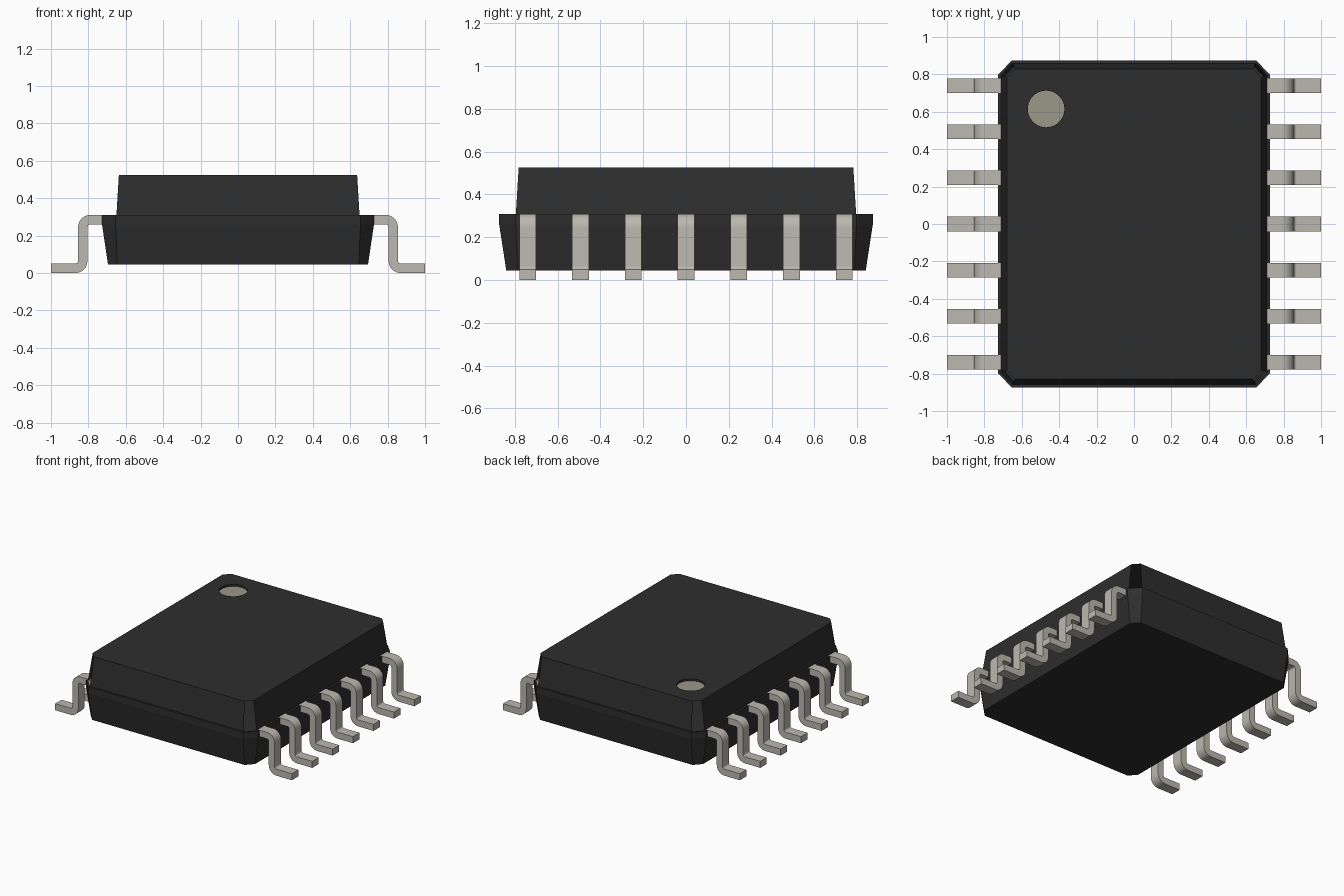
import bpy, bmesh, math

cube = bpy.data.objects.get("Cube")
if cube:
    bpy.data.objects.remove(cube, do_unlink=True)


def material(name, rgb):
    m = bpy.data.materials.new(name)
    m.use_nodes = True
    m.diffuse_color = (*rgb, 1)
    b = next(n for n in m.node_tree.nodes if n.type == "BSDF_PRINCIPLED")
    b.inputs["Base Color"].default_value = (*rgb, 1)
    b.inputs["Roughness"].default_value = 0.6
    return m


black = material("black_plastic", (0.027, 0.027, 0.027))
metal = material("tinned_metal", (0.50, 0.48, 0.43))
marker = material("marker_beige", (0.33, 0.31, 0.25))


def make_object(name, bm, *mats):
    me = bpy.data.meshes.new(name)
    bm.to_mesh(me)
    bm.free()
    for m in mats:
        me.materials.append(m)
    ob = bpy.data.objects.new(name, me)
    bpy.context.collection.objects.link(ob)
    return ob


def octagon(bm, z, x, y, fx, fy):
    """Rectangle x by y whose corners are cut back to fx and fy."""
    pts = [(x, -fy), (x, fy), (fx, y), (-fx, y),
           (-x, fy), (-x, -fy), (-fx, -y), (fx, -y)]
    return [bm.verts.new((px, py, z)) for px, py in pts]


# Body: tapered lower half, straight band, narrow ledge, tapered upper half
bm = bmesh.new()
sections = [(0.045, 0.695, 0.840, 0.645, 0.785),
            (0.260, 0.727, 0.873, 0.655, 0.797),
            (0.309, 0.727, 0.873, 0.655, 0.797),
            (0.309, 0.712, 0.859, 0.650, 0.795),
            (0.525, 0.680, 0.830, 0.637, 0.782)]
rings = [octagon(bm, *s) for s in sections]
bm.faces.new(rings[0][::-1])
for level, (a, b) in enumerate(zip(rings, rings[1:])):
    for i in range(8):
        # The corner cuts of the upper half stay open
        if level == 3 and i % 2 == 1:
            continue
        j = (i + 1) % 8
        bm.faces.new((a[i], a[j], b[j], b[i]))

# Top face with a shallow round recess for the orientation mark
N, R, CX, CY, TOP, DEPTH = 40, 0.098, -0.47, 0.615, 0.525, 0.015


def circle(z):
    return [bm.verts.new((CX + R * math.cos(2 * math.pi * k / N),
                          CY + R * math.sin(2 * math.pi * k / N), z)) for k in range(N)]


rim, floor = circle(TOP), circle(TOP - DEPTH)
edges = []
for loop in (rings[-1], rim):
    for i, v in enumerate(loop):
        w = loop[(i + 1) % len(loop)]
        edges.append(bm.edges.get((v, w)) or bm.edges.new((v, w)))
bmesh.ops.triangle_fill(bm, edges=edges, use_beauty=True, normal=(0, 0, 1))
bm.normal_update()
for f in bm.faces:
    if all(abs(v.co.z - TOP) < 1e-5 for v in f.verts) and f.normal.z < 0:
        f.normal_flip()
for i in range(N):
    j = (i + 1) % N
    bm.faces.new((rim[i], rim[j], floor[j], floor[i]))
bm.faces.new(floor).material_index = 1
bm.normal_update()
make_object("chip_body", bm, black, marker)


# Leads: gull-wing profile swept across the lead width
def arc(cx, cz, r, a0, a1, n=8):
    return [(cx + r * math.cos(math.radians(a0 + (a1 - a0) * k / n)),
             cz + r * math.sin(math.radians(a0 + (a1 - a0) * k / n))) for k in range(n + 1)]


OUT, INN = 0.065, 0.015
upper = [(0.70, 0.31)] + arc(0.79, 0.245, OUT, 90, 0) + arc(0.87, 0.065, INN, 180, 270) + [(1.0, 0.05)]
lower = [(0.70, 0.26)] + arc(0.79, 0.245, INN, 90, 0) + arc(0.87, 0.065, OUT, 180, 270) + [(1.0, 0.0)]


def lead(name, side, y, half=0.039):
    bm = bmesh.new()

    def row(pts, dy):
        return [bm.verts.new((side * px, y + dy, pz)) for px, pz in pts]

    strips = [row(upper, -half), row(upper, half), row(lower, half), row(lower, -half)]
    for a, b in zip(strips, strips[1:] + strips[:1]):
        for i in range(len(a) - 1):
            bm.faces.new((a[i], a[i + 1], b[i + 1], b[i]))
    for end in (0, -1):
        bm.faces.new([s[end] for s in strips])
    bmesh.ops.recalc_face_normals(bm, faces=bm.faces)
    ob = make_object(name, bm, metal)
    bpy.ops.object.select_all(action="DESELECT")
    ob.select_set(True)
    bpy.context.view_layer.objects.active = ob
    bpy.ops.object.shade_smooth_by_angle(angle=math.radians(30))


for side, label in ((1, "left"), (-1, "right")):
    for k in range(7):
        lead(f"{label}_lead_{k + 1}", side, (k - 3) * 0.2465)
